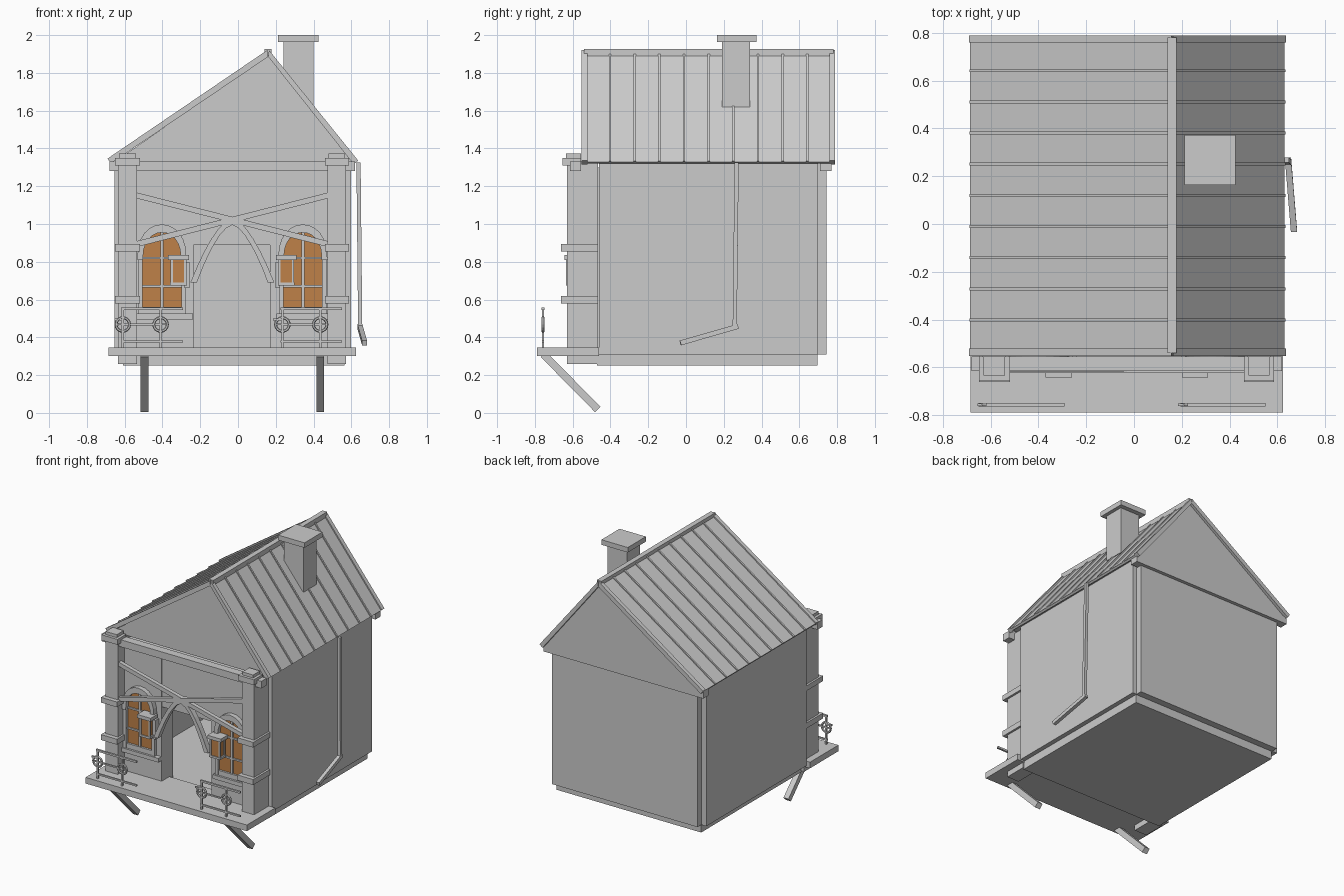
import bpy, bmesh, math
from mathutils import Vector

if "Cube" in bpy.data.objects:
    bpy.data.objects.remove(bpy.data.objects["Cube"])


def material(name, rgb):
    m = bpy.data.materials.new(name)
    m.diffuse_color = (*rgb, 1)
    m.use_nodes = True
    m.node_tree.nodes["Principled BSDF"].inputs["Base Color"].default_value = m.diffuse_color
    return m


GREY = material("plain grey", (0.6, 0.6, 0.6))
AMBER = material("amber glass", (0.52, 0.22, 0.065))


def finish(name, bm, mat):
    bmesh.ops.recalc_face_normals(bm, faces=bm.faces[:])
    me = bpy.data.meshes.new(name)
    bm.to_mesh(me)
    bm.free()
    me.materials.append(mat)
    ob = bpy.data.objects.new(name, me)
    bpy.context.collection.objects.link(ob)
    return ob


def prism(name, pts, y0, y1, mat=GREY):
    """Extrude an x-z outline along y."""
    bm = bmesh.new()
    f = bm.faces.new([bm.verts.new((x, y0, z)) for x, z in pts])
    r = bmesh.ops.extrude_face_region(bm, geom=[f])
    vs = [v for v in r["geom"] if isinstance(v, bmesh.types.BMVert)]
    bmesh.ops.translate(bm, verts=vs, vec=(0, y1 - y0, 0))
    return finish(name, bm, mat)


def box(name, x0, x1, y0, y1, z0, z1, mat=GREY):
    return prism(name, [(x0, z0), (x1, z0), (x1, z1), (x0, z1)], y0, y1, mat)


def bar(name, a, b, w, d=None):
    """Square bar between two points."""
    a, b = Vector(a), Vector(b)
    bm = bmesh.new()
    bmesh.ops.create_cube(bm, size=1)
    bmesh.ops.scale(bm, vec=(w, d or w, (b - a).length), verts=bm.verts)
    t = (b - a).normalized()
    up = Vector((0, 1, 0)) if abs(t.y) < 0.9 else Vector((1, 0, 0))
    s = up.cross(t).normalized()
    u = t.cross(s)
    for v in bm.verts:
        v.co = (a + b) / 2 + s * v.co.x + u * v.co.y + t * v.co.z
    return finish(name, bm, GREY)


def band(name, outer, inner, y0, y1):
    """Strip between two matching open x-z curves."""
    return prism(name, outer + inner[::-1], y0, y1)


# Plinth, floor and porch deck
box("plinth", -0.61, 0.565, -0.47, 0.695, 0.25, 0.32)
box("porch_deck", -0.685, 0.625, -0.79, -0.46, 0.30, 0.345)
for x in (-0.495, 0.435):
    bar("deck_strut", (x, -0.755, 0.31), (x, -0.467, 0.018), 0.04)

# House walls
box("left_wall", -0.655, -0.60, -0.46, 0.70, 0.31, 1.33)
box("right_wall", 0.54, 0.598, -0.46, 0.70, 0.31, 1.33)
box("back_wall", -0.615, 0.565, 0.68, 0.745, 0.31, 1.33)
box("front_wall_left", -0.60, -0.235, -0.55, -0.42, 0.32, 1.30)
box("front_wall_right", 0.17, 0.54, -0.55, -0.42, 0.32, 1.30)
box("door_header", -0.235, 0.17, -0.545, -0.42, 0.89, 1.30)
box("front_beam", -0.68, 0.62, -0.615, -0.555, 1.28, 1.332)
box("back_beam", -0.68, 0.62, 0.71, 0.77, 1.28, 1.332)

# Porch posts with bands and caps
for x0, x1 in ((-0.635, -0.535), (0.475, 0.572)):
    box("porch_post", x0, x1, -0.63, -0.465, 0.26, 1.33)
    for z0, z1 in ((0.58, 0.62), (0.855, 0.893)):
        box("post_band", x0 - 0.015, x1 + 0.015, -0.662, -0.467, z0, z1)
    box("post_cap", x0 - 0.015, x1 + 0.015, -0.655, -0.555, 1.31, 1.35)
    box("post_cap_top", x0 + 0.005, x1 - 0.005, -0.635, -0.555, 1.35, 1.372)

# Crossed braces and arch over the entrance
bar("cross_brace_a", (-0.54, -0.605, 1.152), (0.48, -0.605, 0.893), 0.03, 0.03)
bar("cross_brace_b", (-0.54, -0.61, 0.893), (0.48, -0.61, 1.152), 0.03, 0.03)


def arch_curve(half, top, n=12):
    ts = [2 * i / n - 1 for i in range(n + 1)]
    return [(-0.03 + half * t, top - (top - 0.69) * abs(t) ** 1.65) for t in ts]


band("entrance_arch", arch_curve(0.222, 1.03), arch_curve(0.188, 0.995),
     -0.62, -0.58)


# Arched windows
def pointed(cx, w, z0, spring, peak, n=6):
    right = [(cx + w * math.cos(a), spring + (peak - spring) * math.sin(a) ** 0.85)
             for a in (math.pi / 2 * i / n for i in range(n + 1))]
    left = [(2 * cx - x, z) for x, z in right[:-1]][::-1]
    return [(cx + w, z0)] + right + left + [(cx - w, z0)]


for s, cx in ((1, -0.403), (-1, 0.343)):
    prism("window_glass", pointed(cx, 0.104, 0.545, 0.80, 0.965), -0.555, -0.54, AMBER)
    band("window_frame", pointed(cx, 0.13, 0.81, 0.82, 0.998),
         pointed(cx, 0.1, 0.81, 0.82, 0.955), -0.585, -0.545)
    for x in (cx - 0.115, cx + 0.115):
        box("window_jamb", x - 0.012, x + 0.012, -0.575, -0.545, 0.52, 0.82)
    box("window_mullion", cx - 0.008, cx + 0.008, -0.567, -0.55, 0.54, 0.96)
    for z in (0.67, 0.82):
        box("window_bar", cx - 0.104, cx + 0.104, -0.565, -0.55, z - 0.006, z + 0.006)
    box("window_sill", cx - 0.14, cx + 0.165 if s > 0 else cx + 0.14,
        -0.585, -0.545, 0.495, 0.525)
    box("window_lower_rail", cx - 0.115, cx + 0.115, -0.57, -0.545, 0.525, 0.56)

    # Wall lantern beside each window
    lx = cx + s * 0.088
    box("lantern_glass", lx - 0.034, lx + 0.034, -0.628, -0.575, 0.69, 0.81, AMBER)
    for x in (lx - 0.036, lx + 0.036):
        for y in (-0.628, -0.575):
            box("lantern_corner", x - 0.006, x + 0.006, y - 0.006, y + 0.006, 0.68, 0.82)
    box("lantern_base", lx - 0.044, lx + 0.044, -0.635, -0.565, 0.675, 0.69)
    box("lantern_cap", lx - 0.055, lx + 0.055, -0.642, -0.56, 0.81, 0.835)
    box("lantern_bracket", lx + s * 0.045 - 0.012, lx + s * 0.045 + 0.012,
        -0.59, -0.545, 0.66, 0.80)

# Porch railings with wheel ornaments
RY = -0.757
for x0, xs in ((-0.65, (-0.61, -0.41)), (0.19, (0.235, 0.435))):
    bar("rail_top", (xs[0] - 0.01, RY, 0.552), (x0 + 0.36, RY, 0.552), 0.014)
    bar("rail_bottom", (xs[0] - 0.01, RY, 0.378), (x0 + 0.36, RY, 0.378), 0.012)
    bar("rail_handle", (x0 - 0.005, RY, 0.495), (xs[0], RY, 0.495), 0.012)
    bar("rail_middle", (xs[0], RY, 0.468), (xs[1], RY, 0.468), 0.01)
    for x in xs:
        bar("rail_post", (x, RY, 0.34), (x, RY, 0.555), 0.012)
        bar("wheel_spoke", (x - 0.04, RY, 0.468), (x + 0.04, RY, 0.468), 0.008)
        bpy.ops.mesh.primitive_torus_add(
            location=(x, RY, 0.468), rotation=(math.pi / 2, 0, 0), major_radius=0.036,
            minor_radius=0.008, major_segments=16, minor_segments=6)
        bpy.context.object.name = "rail_wheel"
        bpy.context.object.data.materials.append(GREY)

# Gable body and roof slopes
LEFT, RIDGE, RIGHT = Vector((-0.688, 1.342)), Vector((0.16, 1.918)), Vector((0.633, 1.332))
prism("gable_body", [(-0.655, 1.328), (0.61, 1.328), (0.16, 1.895)], -0.53, 0.77)


def slope(name, eave, lift, thick, y0, y1):
    d = (RIDGE - eave).normalized()
    n = Vector((-d.y, d.x))
    if n.y < 0:
        n = -n
    pts = [eave + n * lift, RIDGE + n * lift,
           RIDGE - Vector((0, thick * 1.25)), eave - n * thick]
    return prism(name, [tuple(p) for p in pts], y0, y1)


for eave, side in ((LEFT, "left"), (RIGHT, "right")):
    slope(side + "_roof", eave, -0.004, 0.02, -0.53, 0.77)
    for y0, y1 in ((-0.552, -0.522), (0.76, 0.79)):
        slope(side + "_bargeboard", eave, 0.005, 0.026, y0, y1)
    for i in range(9):
        y = -0.402 + 0.1305 * i
        slope(side + "_batten", eave, 0.003, 0.01, y - 0.006, y + 0.006)
box("ridge_beam", 0.14, 0.178, -0.54, 0.78, 1.89, 1.926)

# Chimney
box("chimney", 0.24, 0.40, 0.19, 0.34, 1.62, 1.97)
box("chimney_cap", 0.212, 0.426, 0.163, 0.373, 1.963, 2.0)

# Drainpipe on the right side
bar("drainpipe", (0.638, 0.268, 1.325), (0.647, 0.258, 0.45), 0.022)
bar("drainpipe_spout", (0.645, 0.275, 0.458), (0.67, -0.03, 0.37), 0.026)
